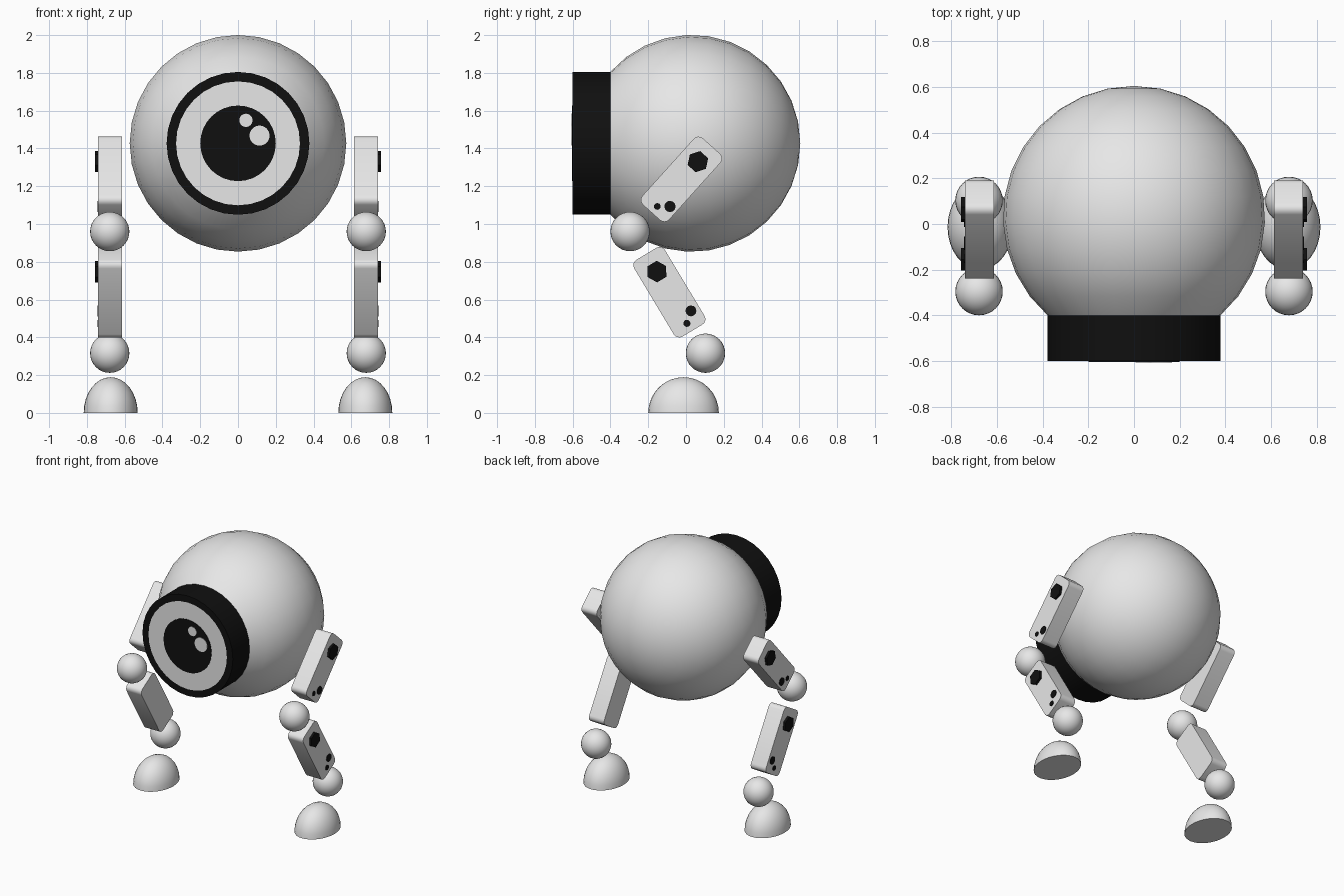
import bpy, bmesh, math
from math import sin, cos, pi, radians
from mathutils import Matrix, Vector

if "Cube" in bpy.data.objects:
    bpy.data.objects.remove(bpy.data.objects["Cube"])


def material(name, v):
    m = bpy.data.materials.new(name)
    m.diffuse_color = (v, v, v, 1)
    m.use_nodes = True
    m.node_tree.nodes["Principled BSDF"].inputs["Base Color"].default_value = m.diffuse_color
    return m


GREY = material("light grey", 0.8)
BLACK = material("black", 0.005)


def finish(name, bm, mats, mirror=False):
    bmesh.ops.recalc_face_normals(bm, faces=bm.faces[:])
    me = bpy.data.meshes.new(name)
    bm.to_mesh(me)
    bm.free()
    ob = bpy.data.objects.new(name, me)
    bpy.context.collection.objects.link(ob)
    for m in mats:
        me.materials.append(m)
    bpy.ops.object.select_all(action='DESELECT')
    ob.select_set(True)
    bpy.context.view_layer.objects.active = ob
    bpy.ops.object.shade_smooth_by_angle(angle=radians(35))
    if mirror:
        ob.modifiers.new("Mirror", 'MIRROR').use_mirror_merge = False
    return ob


def lathe(profile, x, z, n=32):
    """Spin (radius, y) points about the y direction through (x, z)."""
    bm = bmesh.new()
    vs = [bm.verts.new((x + r, y, z)) for r, y in profile]
    es = [bm.edges.new(p) for p in zip(vs, vs[1:])]
    bmesh.ops.spin(bm, geom=vs + es, cent=(x, 0, z), axis=(0, 1, 0),
                   angle=2 * pi, steps=n, use_merge=True)
    bmesh.ops.remove_doubles(bm, verts=bm.verts[:], dist=1e-5)
    return bm


def plate(name, outline, x0, x1, mat):
    """Extrude a (y, z) outline along x, mirrored to both sides."""
    bm = bmesh.new()
    f = bm.faces.new([bm.verts.new((x0, y, z)) for y, z in outline])
    ext = bmesh.ops.extrude_face_region(bm, geom=[f])
    bmesh.ops.translate(bm, vec=(x1 - x0, 0, 0),
                        verts=[g for g in ext['geom'] if isinstance(g, bmesh.types.BMVert)])
    # close the starting side if the extrusion removed it
    bmesh.ops.holes_fill(bm, edges=[e for e in bm.edges if e.is_boundary])
    finish(name, bm, [mat], True)


def ngon(y, z, r, n, turn=0):
    return [(y + r * cos(2 * pi * i / n - turn), z + r * sin(2 * pi * i / n - turn))
            for i in range(n)]


def ball(name, loc, scale, half=False):
    bm = bmesh.new()
    bmesh.ops.create_uvsphere(bm, u_segments=32, v_segments=16, radius=1)
    if half:
        bmesh.ops.delete(bm, geom=[v for v in bm.verts if v.co.z < -1e-4], context='VERTS')
        bmesh.ops.holes_fill(bm, edges=[e for e in bm.edges if e.is_boundary])
    bm.transform(Matrix.Translation(loc) @ Matrix.Diagonal(Vector((*scale, 1))))
    finish(name, bm, [GREY], True)


# round body, open where the lens joins it
EYE_Z, R, CY, LENS_R = 1.427, 0.574, 0.031, 0.378
start = math.asin(LENS_R / R)
arc = [start + (pi - start) * i / 12 for i in range(13)]
body = [(R * sin(a), CY - R * cos(a)) for a in arc]
seam = body[0][1]
finish("body", lathe(body, 0, EYE_Z), [GREY])

# lens barrel with the iris as an inset front face
bm = lathe([(LENS_R, seam), (LENS_R, -0.601), (0.328, -0.601), (0, -0.601)], 0, EYE_Z)
for f in bm.faces:
    c = f.calc_center_median()
    if c.y < -0.6 and math.hypot(c.x, c.z - EYE_Z) < 0.3:
        f.material_index = 1
finish("lens", bm, [BLACK, GREY])


# pupil and its two highlights
def disc(name, x, z, r, y0, y1, mat):
    finish(name, lathe([(0, y0), (r, y0), (r, y1), (0, y1)], x, z), [mat])


disc("pupil", 0, EYE_Z, 0.2, -0.601, -0.604, BLACK)
disc("small_highlight", 0.042, 1.549, 0.035, -0.603, -0.606, GREY)
disc("large_highlight", 0.114, 1.468, 0.053, -0.603, -0.606, GREY)


# leg links: rounded bar, hex bolt, two round bolts
def link(name, cy, cz, tilt, hexbolt, bolts):
    t = radians(tilt)
    w, h, r = 0.095, 0.237, 0.034
    pts = []
    for k, (su, sv) in enumerate(((1, 1), (-1, 1), (-1, -1), (1, -1))):
        for i in range(5):
            a = (k + i / 4) * pi / 2
            u, v = su * (w - r) + r * cos(a), sv * (h - r) + r * sin(a)
            pts.append((cy + u * cos(t) + v * sin(t), cz - u * sin(t) + v * cos(t)))
    plate(name, pts, 0.613, 0.74, GREY)
    plate(name + "_hex_bolt", ngon(*hexbolt, 0.057, 6, t), 0.735, 0.757, BLACK)
    for i, (y, z, br) in enumerate(bolts):
        plate(f"{name}_round_bolt_{i + 1}", ngon(y, z, br, 12), 0.735, 0.744, BLACK)


link("upper_leg", -0.024, 1.237, 42, (0.063, 1.33),
     ((-0.085, 1.093, 0.03), (-0.152, 1.093, 0.018)))
link("lower_leg", -0.088, 0.639, -31, (-0.154, 0.748),
     ((0.026, 0.54, 0.029), (0.005, 0.474, 0.019)))

# joints and feet
ball("knee", (0.679, -0.296, 0.96), (0.104,) * 3)
ball("ankle", (0.679, 0.103, 0.316), (0.104,) * 3)
ball("foot", (0.674, -0.013, 0), (0.143, 0.187, 0.189), True)
